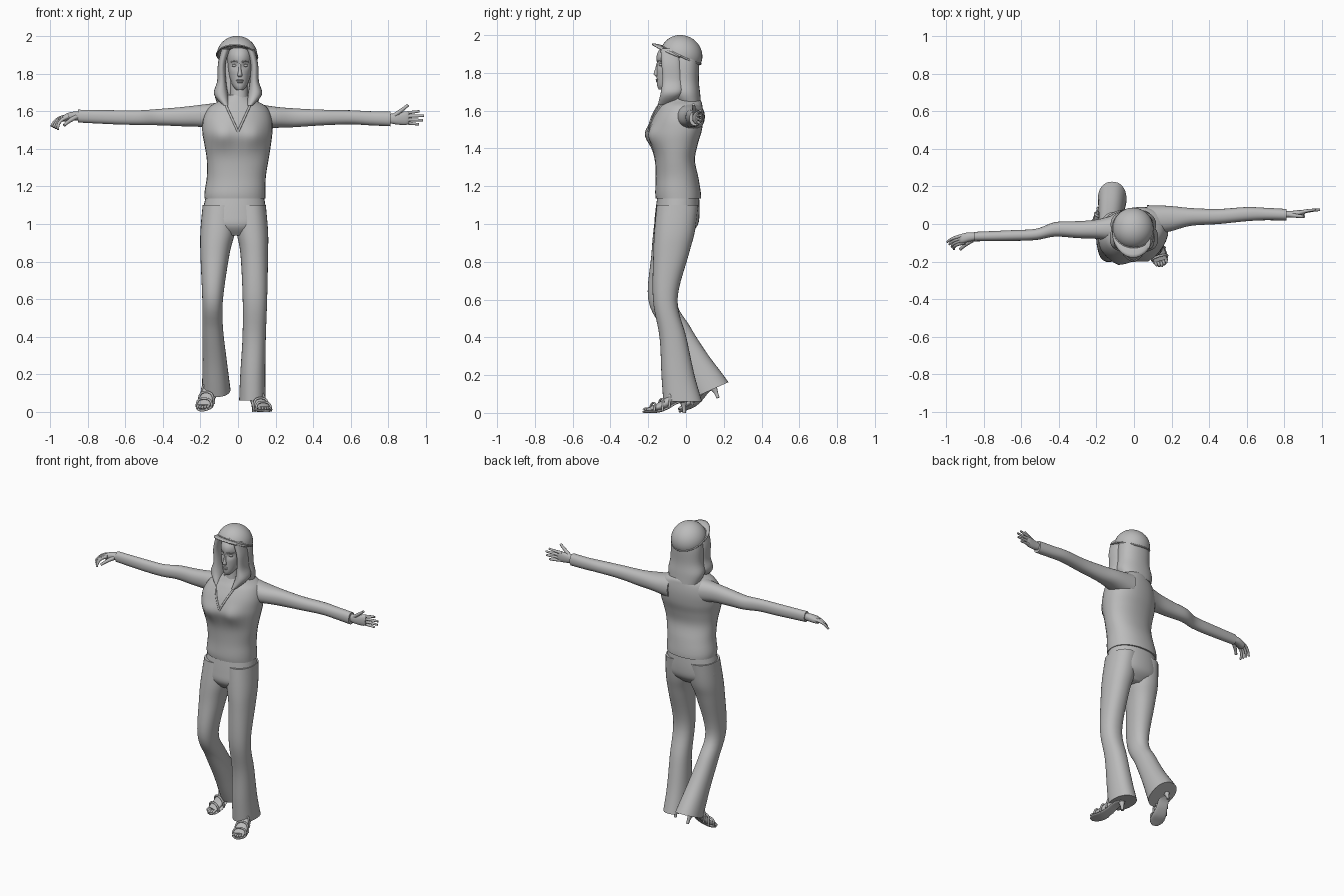
import bpy, bmesh
from math import sin, cos, pi, exp, radians
from mathutils import Vector, Matrix
from mathutils.bvhtree import BVHTree

if "Cube" in bpy.data.objects:
    bpy.data.objects.remove(bpy.data.objects["Cube"])

grey = bpy.data.materials.new("plain grey")
grey.use_nodes = True
grey.diffuse_color = (0.5, 0.5, 0.5, 1)
grey.node_tree.nodes["Principled BSDF"].inputs["Base Color"].default_value = grey.diffuse_color
parts = []


def add(name, data):
    ob = bpy.data.objects.new(name, data)
    bpy.context.collection.objects.link(ob)
    data.materials.append(grey)
    parts.append(ob)
    return ob


def add_bm(name, bm):
    bmesh.ops.recalc_face_normals(bm, faces=bm.faces)
    me = bpy.data.meshes.new(name)
    bm.to_mesh(me)
    bm.free()
    return add(name, me)


def spline(rows, steps):
    """Smooth extra rows between the given ones."""
    out = []
    for i in range(len(rows) - 1):
        q = [Vector(rows[max(0, min(len(rows) - 1, i + k))]) for k in (-1, 0, 1, 2)]
        for s in range(steps):
            t = s / steps
            out.append(q[1] + (q[2] - q[0]) * t / 2
                       + (q[0] * 2 - q[1] * 5 + q[2] * 4 - q[3]) * t * t / 2
                       + (q[1] * 3 - q[0] - q[2] * 3 + q[3]) * t ** 3 / 2)
    return out + [Vector(rows[-1])]


def loft(name, axis, rows, warp=None, n=32, p=0.9, steps=5):
    """Skin oval sections; each row is the place on the axis, then two extents."""
    bm = bmesh.new()
    rings = []
    for t, a0, a1, b0, b1 in spline(rows, steps):
        ring = []
        for k in range(n):
            c, s = cos(2 * pi * k / n), sin(2 * pi * k / n)
            c, s = (abs(v) ** p * (1 if v > 0 else -1) for v in (c, s))
            a, b = (a0 + a1 + (a1 - a0) * c) / 2, (b0 + b1 + (b1 - b0) * s) / 2
            v = Vector({"x": (t, a, b), "y": (a, t, b), "z": (a, b, t)}[axis])
            ring.append(bm.verts.new(warp(v) if warp else v))
        rings.append(ring)
    for lo, hi in zip(rings, rings[1:]):
        for k in range(n):
            bm.faces.new((lo[k], lo[(k + 1) % n], hi[(k + 1) % n], hi[k]))
    bm.faces.new(rings[0])
    bm.faces.new(rings[-1])
    return add_bm(name, bm)


def ball(name, centre, size):
    bm = bmesh.new()
    m = Matrix.Translation(centre) @ Matrix.Diagonal((*size, 1))
    bmesh.ops.create_uvsphere(bm, u_segments=16, v_segments=10, radius=1, matrix=m)
    return add_bm(name, bm)


def tube(name, points, radius, tip=1.0):
    cu = bpy.data.curves.new(name, "CURVE")
    cu.dimensions, cu.bevel_depth, cu.bevel_resolution = "3D", radius, 3
    cu.use_fill_caps = True
    sp = cu.splines.new("NURBS")
    sp.points.add(len(points) - 1)
    for i, (pt, co) in enumerate(zip(sp.points, points)):
        pt.co = (*co, 1)
        pt.radius = 1 + (tip - 1) * i / (len(points) - 1)
    sp.use_endpoint_u, sp.order_u = True, 3
    return add(name, cu)


def bump(v, x, z, r):
    return exp(-((v.x - x) ** 2 + (v.z - z) ** 2) / r ** 2)


# Torso: turned a little at the shoulders, with a shaped chest
def chest(v):
    turn = min(1, max(0, (v.z - 1.2) / 0.3))
    push = 0.03 * sum(bump(v, s * 0.08, 1.47, 0.06) for s in (-1, 1)) if v.y < -0.08 else 0
    return Vector((v.x, v.y - push + 0.13 * turn * v.x, v.z))


shirt = loft("shirt", "z", [
    (1.135, -.178, .145, -.16, .08), (1.17, -.178, .146, -.163, .078),
    (1.25, -.166, .148, -.16, .065), (1.34, -.166, .162, -.165, .047),
    (1.42, -.178, .175, -.18, .06), (1.49, -.19, .183, -.188, .08),
    (1.56, -.185, .18, -.178, .088), (1.62, -.155, .155, -.15, .085),
    (1.655, -.1, .1, -.13, .075), (1.685, -.055, .06, -.115, .03)], chest)

# V-shaped collar laid on the shirt
skin = BVHTree.FromPolygons([v.co for v in shirt.data.vertices],
                            [f.vertices[:] for f in shirt.data.polygons])
for side, s in (("right", -1), ("left", 1)):
    line = [skin.ray_cast(Vector((s * 0.075 * k / 7, -1, 1.49 + 0.165 * k / 7)),
                          Vector((0, 1, 0)))[0] for k in range(8)]
    tube(side + "_collar", line, 0.006)

# Sleeves
loft("left_sleeve", "x", [
    (.07, -.06, .1, 1.49, 1.645), (.19, -.04, .096, 1.51, 1.625),
    (.3, -.01, .085, 1.515, 1.615), (.45, 0, .08, 1.525, 1.608),
    (.6, .015, .09, 1.53, 1.605), (.7, .02, .086, 1.525, 1.6),
    (.81, .018, .08, 1.52, 1.598)])
loft("right_sleeve", "x", [
    (-.07, -.1, .06, 1.49, 1.65), (-.19, -.08, .025, 1.515, 1.635),
    (-.3, -.075, .015, 1.52, 1.622), (-.42, -.067, .01, 1.525, 1.612),
    (-.52, -.085, -.025, 1.527, 1.605), (-.65, -.09, -.033, 1.53, 1.605),
    (-.85, -.092, -.042, 1.54, 1.608)])

# Hands
loft("left_palm", "x", [
    (.79, .033, .067, 1.54, 1.583), (.84, .035, .07, 1.53, 1.59),
    (.89, .045, .075, 1.527, 1.597), (.91, .052, .073, 1.535, 1.592)])
for i, (x, z) in enumerate([(.965, 1.6), (.99, 1.576), (.985, 1.552), (.962, 1.53)]):
    base = Vector((.88, .06, 1.588 - .016 * i))
    tip = Vector((x, .075, z))
    tube(f"left_finger_{i + 1}", [base, base.lerp(tip, .5) + Vector((0, .006, 0)), tip], .0105, .6)
tube("left_thumb", [(.82, .05, 1.57), (.865, .042, 1.6), (.905, .04, 1.633)], .013, .6)

loft("right_palm", "x", [
    (-.83, -.085, -.048, 1.553, 1.597), (-.88, -.095, -.045, 1.55, 1.597),
    (-.915, -.105, -.052, 1.545, 1.587), (-.93, -.102, -.058, 1.545, 1.575)])
for i in range(4):
    y = -.06 - .013 * i
    tube(f"right_finger_{i + 1}", [(-.9, y, 1.572), (-.965, y - .01, 1.575 - .008 * i),
                                   (-.993 + .012 * i, y - .035, 1.52 - .006 * i)], .0105, .6)
tube("right_thumb", [(-.86, -.085, 1.57), (-.9, -.11, 1.55), (-.925, -.135, 1.525)], .013, .6)

# Trousers: hips, then a straight left leg and a bent right leg
loft("trouser_hips", "z", [
    (1.17, -.165, .135, -.148, .068), (1.06, -.19, .15, -.163, .072),
    (.99, -.188, .148, -.165, .06), (.94, -.1, .07, -.13, .01)])
loft("trouser_left_leg", "z", [
    (1.1, -.02, .148, -.155, .066), (.96, -.008, .16, -.168, .047),
    (.84, .013, .16, -.173, .015), (.6, .025, .155, -.175, -.045),
    (.4, .024, .148, -.14, .002), (.2, .012, .145, -.13, .045),
    (.06, .006, .147, -.12, .085)])


def slant(v):
    amount = min(1, max(0, (.6 - v.z) / .4))
    middle = -.12 + .55 * max(0, .6 - v.z)
    return Vector((v.x, v.y, v.z + .45 * amount * (v.y - middle)))


loft("trouser_right_leg", "z", [
    (1.1, -.188, 0, -.155, .066), (.96, -.2, -.015, -.173, .047),
    (.84, -.2, -.045, -.183, .008), (.6, -.19, -.08, -.2, -.05),
    (.45, -.19, -.08, -.12, .02), (.28, -.188, -.06, -.03, .12),
    (.125, -.192, -.04, .04, .225)], slant)


# Heeled sandals with bare feet, built once and placed twice
def foot(side, place):
    first = len(parts)
    loft(side + "_foot", "y", [
        (-.1, -.036, .036, .012, .03), (-.05, -.039, .039, .013, .052),
        (0, -.033, .033, .028, .085), (.05, -.029, .029, .052, .14),
        (.1, -.02, .02, .068, .13)], n=20)
    loft(side + "_sole", "y", [
        (-.13, -.018, .018, 0, .011), (-.1, -.042, .042, 0, .013),
        (-.05, -.044, .044, .002, .016), (0, -.036, .036, .02, .032),
        (.05, -.032, .032, .047, .058), (.11, -.02, .02, .058, .072)], n=20, p=.7)
    loft(side + "_heel", "z", [(0, -.009, .009, .085, .103), (.03, -.01, .01, .082, .104),
                               (.065, -.02, .02, .065, .11)], n=12)
    ball(side + "_ankle", (0, .065, .13), (.03, .036, .06))
    for i in range(5):
        ball(f"{side}_toe_{i + 1}", (.028 - .014 * i, -.105 - .006 * (2 - abs(i - 2)), .019),
             (.008, .018, .009))
    for i, (y, w, h) in enumerate([(-.085, .042, .056), (-.04, .042, .078), (.0, .036, .11)]):
        z = .01 + max(0, y + .03) * .6
        tube(f"{side}_strap_{i + 1}", [(-w, y, z), (-w, y + .008, h * .8), (0, y + .012, h),
                                       (w, y + .008, h * .8), (w, y, z)], .006)
    for ob in parts[first:]:
        ob.matrix_world = place


foot("left", Matrix.Translation((.112, -.1, 0)) @ Matrix.Rotation(radians(17), 4, "Z"))
foot("right", Matrix.Translation((-.155, .085, .047)) @ Matrix.Rotation(radians(-17), 4, "Z")
     @ Matrix.Rotation(radians(20), 4, "X"))

# Neck and face
FX = .01
loft("neck", "z", [(1.6, -.07, .075, -.125, .02), (1.67, -.045, .055, -.118, 0),
                   (1.77, -.045, .055, -.11, 0)])


def sockets(v):
    if v.y < -.08:
        v.y += .012 * sum(bump(v, FX + s * .03, 1.845, .018) for s in (-1, 1))
    return v


loft("head", "z", [
    (1.712, FX - .018, FX + .018, -.145, -.09), (1.735, FX - .037, FX + .037, -.153, -.05),
    (1.78, FX - .054, FX + .054, -.155, 0), (1.84, FX - .064, FX + .064, -.155, .03),
    (1.9, FX - .066, FX + .066, -.153, .04), (1.95, FX - .05, FX + .05, -.12, .02)],
    sockets, n=48, p=1, steps=8)
loft("nose", "z", [(1.782, FX - .01, FX + .01, -.16, -.13), (1.793, FX - .013, FX + .013, -.171, -.13),
                   (1.82, FX - .008, FX + .008, -.164, -.13), (1.86, FX - .006, FX + .006, -.153, -.13)], n=16)
for side, s in (("right", -1), ("left", 1)):
    ball(side + "_eye", (FX + s * .03, -.133, 1.843), (.013, .01, .007))
    tube(side + "_brow", [(FX + s * .012, -.152, 1.862), (FX + s * .03, -.142, 1.87),
                          (FX + s * .047, -.122, 1.862)], .004)
ball("upper_lip", (FX, -.152, 1.764), (.02, .009, .005))
ball("lower_lip", (FX, -.151, 1.755), (.017, .009, .006))

# Hair: a back mass and a lock on each side of the face
loft("hair_back", "z", [
    (1.94, -.085, .08, -.07, .06), (1.86, -.106, .1, -.085, .07),
    (1.76, -.11, .106, -.085, .068), (1.69, -.125, .118, -.08, .075),
    (1.63, -.105, .1, -.04, .08)])
for side, s, dx in (("right", -1, -.003), ("left", 1, .003)):
    loft(side + "_hair_lock", "z", [
        (z, *sorted((s * a + dx, s * b + dx)), y0, y1) for z, a, b, y0, y1 in (
            (1.93, .04, .085, -.135, -.03), (1.85, .063, .104, -.13, -.03),
            (1.76, .06, .108, -.125, -.02), (1.69, .05, .125, -.135, -.02),
            (1.63, .045, .075, -.15, -.09))], n=20)

# Cap: dome, rim and peak, tipped back together
tip = (Matrix.Translation((-.005, -.025, 1.893)) @ Matrix.Rotation(radians(-25), 4, "X")
       @ Matrix.Rotation(radians(4), 4, "Y"))
dome = loft("cap_dome", "z", [
    (.106 * sin(a), -.109 * cos(a), .109 * cos(a), -.113 * cos(a), .113 * cos(a))
    for a in (radians(d) for d in range(0, 90, 11))], p=1, steps=2)
rim = tube("cap_rim", [(.108 * cos(a), .112 * sin(a), .002)
                       for a in (2 * pi * k / 32 for k in range(33))], .005)
bm = bmesh.new()
rows = []
for k in range(25):
    a = pi + pi * k / 24
    reach = .058 * sin(pi * k / 24) ** .7
    rows.append([bm.verts.new(((.107 + reach * r * .35) * cos(a), (.108 + reach * r) * sin(a),
                               .004 - .012 * r * r)) for r in (0, .35, .7, 1)])
for lo, hi in zip(rows, rows[1:]):
    for i in range(3):
        bm.faces.new((lo[i], lo[i + 1], hi[i + 1], hi[i]))
bmesh.ops.remove_doubles(bm, verts=bm.verts, dist=.0005)
peak = add_bm("cap_peak", bm)
peak.modifiers.new("thickness", "SOLIDIFY").thickness = .007
for ob in (dome, rim, peak):
    ob.matrix_world = tip

# Smooth shading with sharp hems
bpy.ops.object.select_all(action="DESELECT")
for ob in parts:
    if ob.type == "MESH":
        ob.select_set(True)
        bpy.context.view_layer.objects.active = ob
bpy.ops.object.shade_smooth_by_angle(angle=radians(45))
